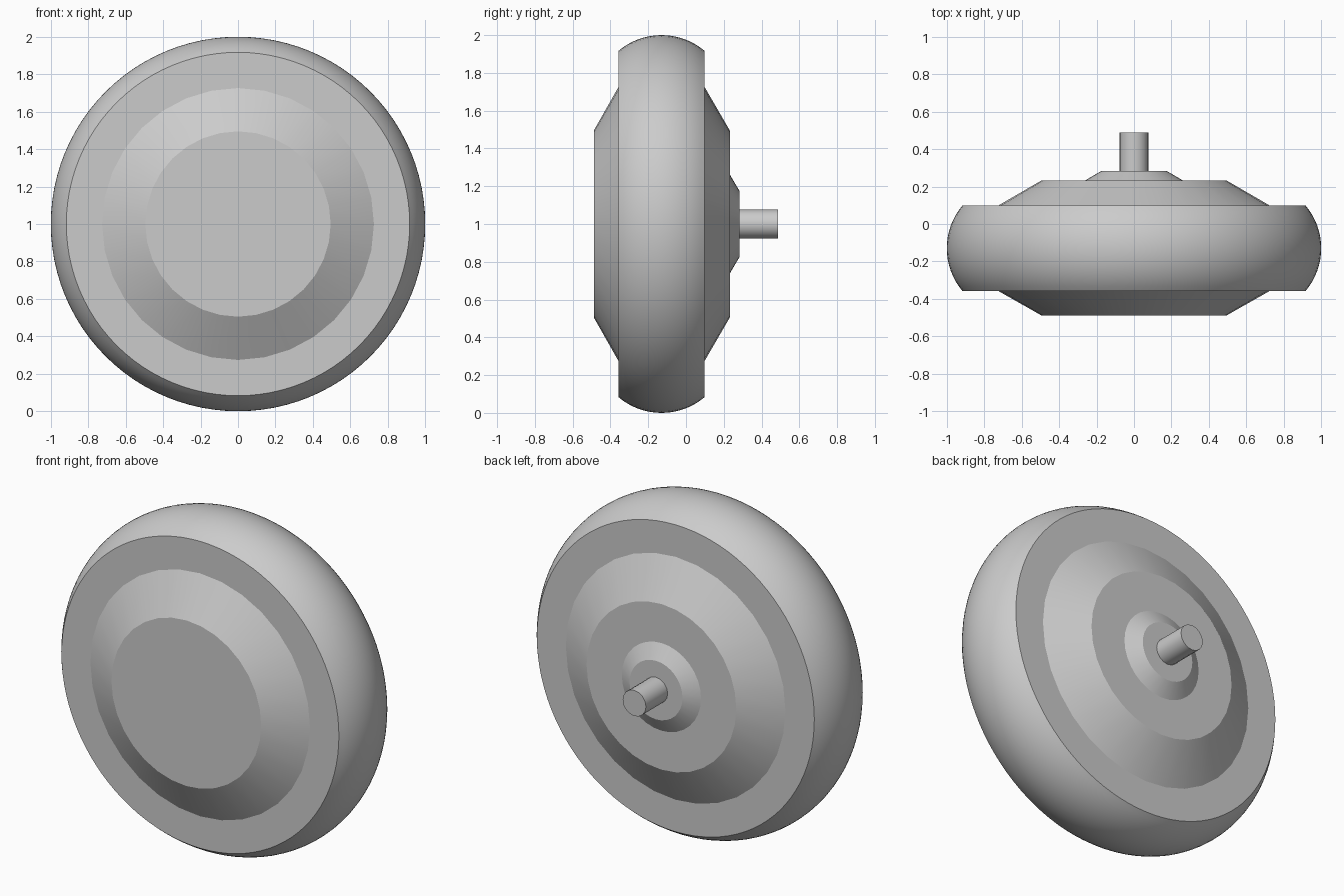
import bpy, bmesh, math

cube = bpy.data.objects.get("Cube")
if cube:
    bpy.data.objects.remove(cube, do_unlink=True)

grey = bpy.data.materials.new("plain grey")
grey.use_nodes = True
colour = (0.6, 0.6, 0.6, 1)
grey.diffuse_color = colour
grey.node_tree.nodes["Principled BSDF"].inputs["Base Color"].default_value = colour


def lathe(name, profile, sides, closed=False):
    """Spin (radius, y) points about the wheel axis; profile runs front to back."""
    bm = bmesh.new()
    rings = []
    for r, y in profile:
        ring = []
        for i in range(sides):
            a = 2 * math.pi * i / sides
            ring.append(bm.verts.new((r * math.sin(a), y, 1 + r * math.cos(a))))
        rings.append(ring)
    pairs = list(zip(rings, rings[1:]))
    if closed:
        pairs.append((rings[-1], rings[0]))
    else:
        bm.faces.new(rings[0])
        bm.faces.new(rings[-1])
    for low, high in pairs:
        for i in range(sides):
            j = (i + 1) % sides
            bm.faces.new((low[i], low[j], high[j], high[i]))
    bmesh.ops.recalc_face_normals(bm, faces=bm.faces)
    mesh = bpy.data.meshes.new(name)
    bm.to_mesh(mesh)
    bm.free()
    mesh.materials.append(grey)
    obj = bpy.data.objects.new(name, mesh)
    bpy.context.collection.objects.link(obj)
    bpy.ops.object.select_all(action="DESELECT")
    obj.select_set(True)
    bpy.context.view_layer.objects.active = obj
    bpy.ops.object.shade_smooth_by_angle(angle=math.radians(25))
    return obj


FRONT, BACK = -0.357, 0.098      # tyre side planes
MID = (FRONT + BACK) / 2
RIM = 0.876

# Tyre: rounded tread with flat sides and a bore for the rim
half = (BACK - FRONT) / 2
sag = 0.083
arc_r = (half ** 2 + sag ** 2) / (2 * sag)
sweep = math.asin(half / arc_r)
steps = 16
tread = []
for k in range(steps + 1):
    t = sweep * (2 * k / steps - 1)
    tread.append((1 - arc_r + arc_r * math.cos(t), MID + arc_r * math.sin(t)))
lathe("tyre", tread + [(RIM, BACK), (RIM, FRONT)], 96, closed=True)

# Rim disc filling the tyre
lathe("rim_disc", [(RIM, FRONT), (RIM, BACK)], 96)

# Hub covers, boss and axle
lathe("front_hub_cover", [(0.495, -0.488), (0.726, FRONT)], 32)
lathe("back_hub_cover", [(0.726, BACK), (0.495, 0.232)], 32)
lathe("back_boss", [(0.262, 0.232), (0.175, 0.283)], 32)
lathe("axle", [(0.077, 0.283), (0.077, 0.488)], 16)
